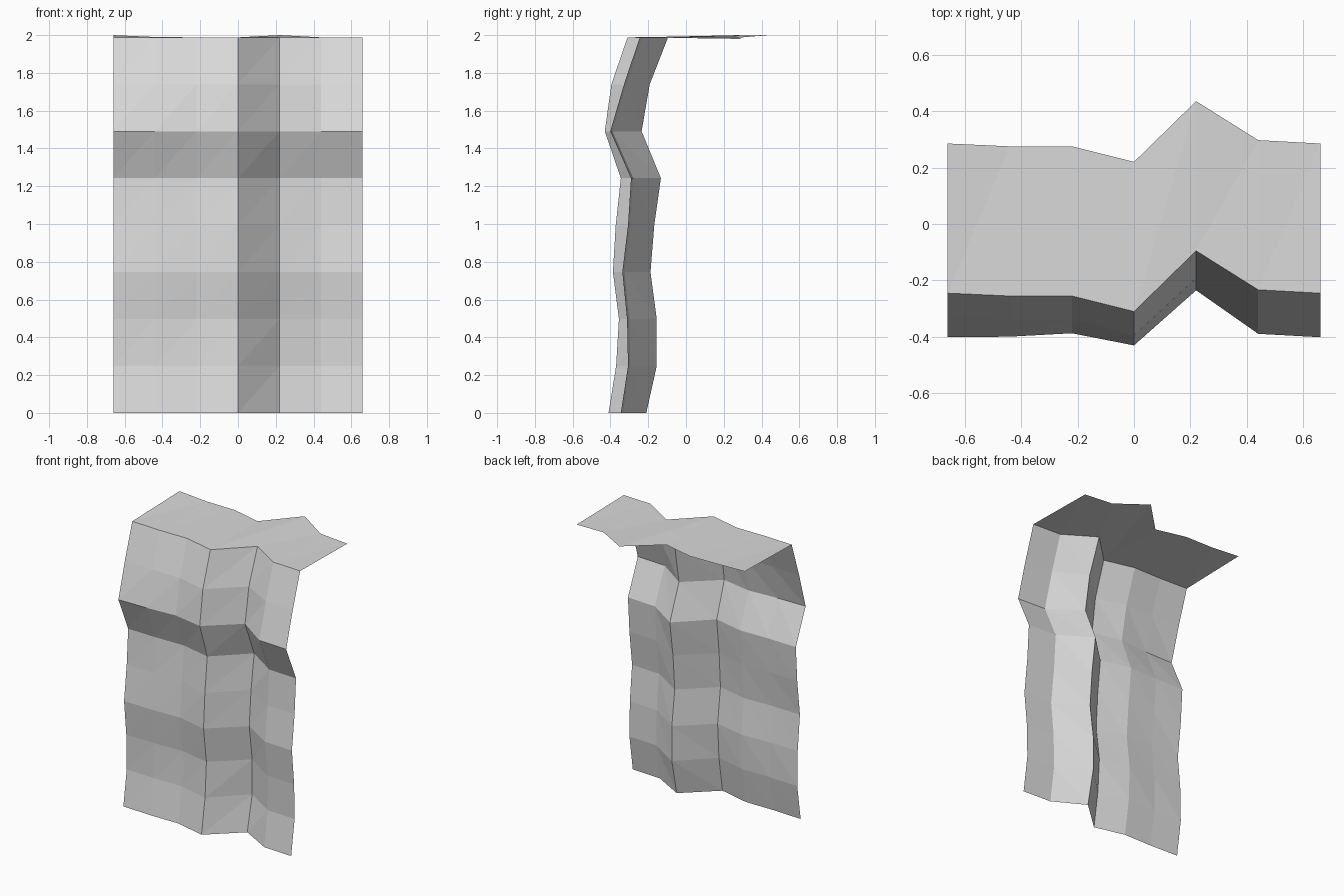
import bpy
import bmesh

cube = bpy.data.objects.get("Cube")
if cube:
    bpy.data.objects.remove(cube, do_unlink=True)

# Single stone colour
stone = bpy.data.materials.new("light_grey_stone")
stone.use_nodes = True
colour = (0.7, 0.7, 0.7, 1)
stone.diffuse_color = colour
bsdf = next(n for n in stone.node_tree.nodes if n.type == 'BSDF_PRINCIPLED')
bsdf.inputs["Base Color"].default_value = colour
bsdf.inputs["Roughness"].default_value = 0.9

HALF_WIDTH = 0.66
STEP_X = 0.22
STEP_Z = 0.2485
LEDGE_DEPTH = 0.53

# Plan line of the cliff edge, one y per column
edge_line = [-0.245, -0.255, -0.255, -0.31, -0.095, -0.233, -0.245]
# Push of each row from that line: at the ridge, the groove and the sides
row_push = [
    (-0.10, -0.115, -0.10),
    (-0.06, -0.06, -0.062),
    (-0.045, -0.06, -0.067),
    (-0.077, -0.093, -0.092),
    (-0.062, -0.073, -0.062),
    (-0.035, -0.038, -0.046),
    (-0.12, -0.14, -0.156),
    (-0.085, -0.097, -0.083),
    (0, 0, 0),
]
# Slight unevenness of the ledge's rear edge
rear_height = [2.0, 1.99, 1.988, 1.988, 2.0, 1.988, 1.98]


def push_at(col, ridge, groove, side):
    """Blend the row push across the columns."""
    if col == 4:
        return groove
    if col > 4:
        return side
    return side + (ridge - side) * col / 3


def column_x(col):
    return -HALF_WIDTH + STEP_X * col


bm = bmesh.new()

# Cliff wall rows, from the ground to the brink
rows = []
for r, push in enumerate(row_push):
    rows.append([bm.verts.new((column_x(c), y + push_at(c, *push), r * STEP_Z))
                 for c, y in enumerate(edge_line)])

# Ledge row behind the brink
rows.append([bm.verts.new((column_x(c), y + LEDGE_DEPTH, rear_height[c]))
             for c, y in enumerate(edge_line)])

# Faceted skin, every cell split along the same diagonal
for low, high in zip(rows, rows[1:]):
    for c in range(len(low) - 1):
        bm.faces.new((low[c], low[c + 1], high[c + 1]))
        bm.faces.new((low[c], high[c + 1], high[c]))

mesh = bpy.data.meshes.new("cliff_wall")
bm.to_mesh(mesh)
bm.free()
mesh.materials.append(stone)
cliff = bpy.data.objects.new("cliff_wall", mesh)
bpy.context.collection.objects.link(cliff)
